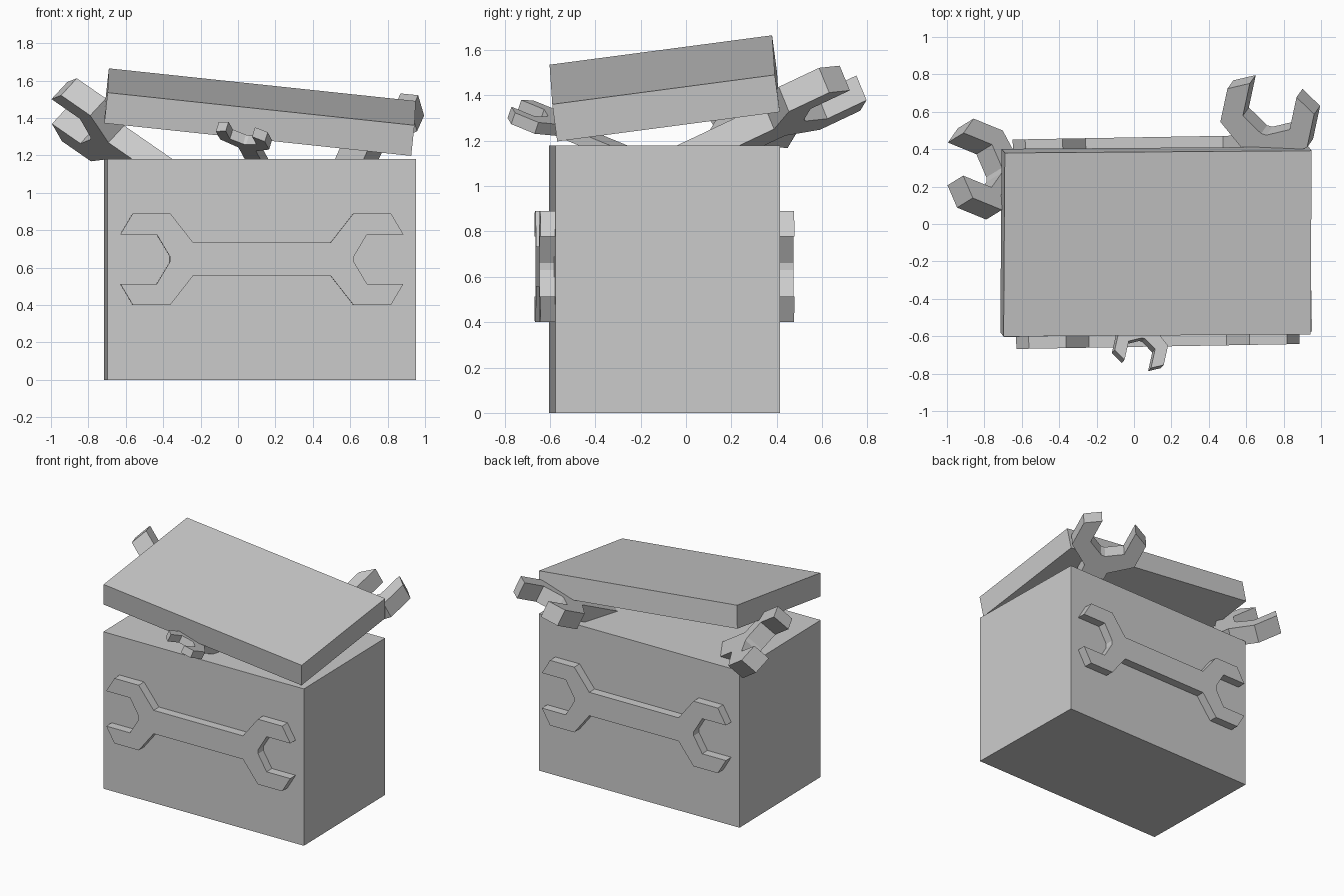
import bpy, bmesh
from math import radians, cos, sin
from mathutils import Vector, Matrix

if "Cube" in bpy.data.objects:
    bpy.data.objects.remove(bpy.data.objects["Cube"])


def frame(origin, a, b):
    """Orthonormal placement matrix: local x along a, local y towards b."""
    a = Vector(a).normalized()
    b = Vector(b)
    b = (b - a * b.dot(a)).normalized()
    m = Matrix((a, b, a.cross(b))).transposed().to_4x4()
    m.translation = Vector(origin)
    return m


def finish(bm, name, matrix):
    bmesh.ops.recalc_face_normals(bm, faces=bm.faces)
    mesh = bpy.data.meshes.new(name)
    bm.to_mesh(mesh)
    bm.free()
    ob = bpy.data.objects.new(name, mesh)
    ob.matrix_world = matrix
    bpy.context.collection.objects.link(ob)
    return ob


def box(name, size, matrix):
    bm = bmesh.new()
    bmesh.ops.create_cube(bm, size=1)
    bmesh.ops.scale(bm, vec=Vector(size), verts=bm.verts)
    return finish(bm, name, matrix)


def prism(name, points, thickness, matrix):
    bm = bmesh.new()
    face = bm.faces.new([bm.verts.new((x, y, -thickness / 2)) for x, y in points])
    top = bmesh.ops.extrude_face_region(bm, geom=[face])["geom"]
    bmesh.ops.translate(bm, vec=(0, 0, thickness),
                        verts=[v for v in top if isinstance(v, bmesh.types.BMVert)])
    return finish(bm, name, matrix)


# Open-ended jaw outline, the tips at x = 0
half = [(-.39, .088), (-.267, .245), (-.067, .245), (0, .132), (-.195, .132), (-.265, .015)]
jaw = half + [(x, -y) for x, y in reversed(half)]

# Box body and tilted lid
turn = radians(1)
along = (cos(turn), sin(turn), 0)
box("box_body", (1.65, .99, 1.18), frame((.118, -.095, .59), along, (0, 1, 0)))

lid = frame((.1265, -.105, 1.513), (1.645, .012, -.175), (.008, .985, .13))
box("lid", (1.65, .99, .166), lid @ Matrix.Translation((0, 0, -.083)))

# Double-ended spanner relief, showing on the front and back of the body
end = [(x + .757, y) for x, y in jaw]
prism("spanner_relief", end + [(-x, -y) for x, y in end], 1.12,
      frame((.118, -.095, .645), along, (0, 0, 1)))

# Loose spanners poking out under the lid: tip centre, handle axis, jaw axis, scale, thickness
loose = {
    "left_spanner": ((-.954, .347, 1.48), (-.78, .32, .54), (-.04, -.85, .52), 1, .134),
    "back_spanner": ((.76, .737, 1.455), (.19, .89, .42), (.945, -.278, .164), 1, .122),
    "front_spanner": ((.0125, -.7565, 1.34), (-.2, -.9, .37), (.94, -.28, -.2), .57, .055),
}
for name, (tip, axis, side, s, thick) in loose.items():
    outline = jaw + [(-1.1, -.088), (-1.1, .088)]
    prism(name, [(x * s, y * s) for x, y in outline], thick, frame(tip, axis, side))
